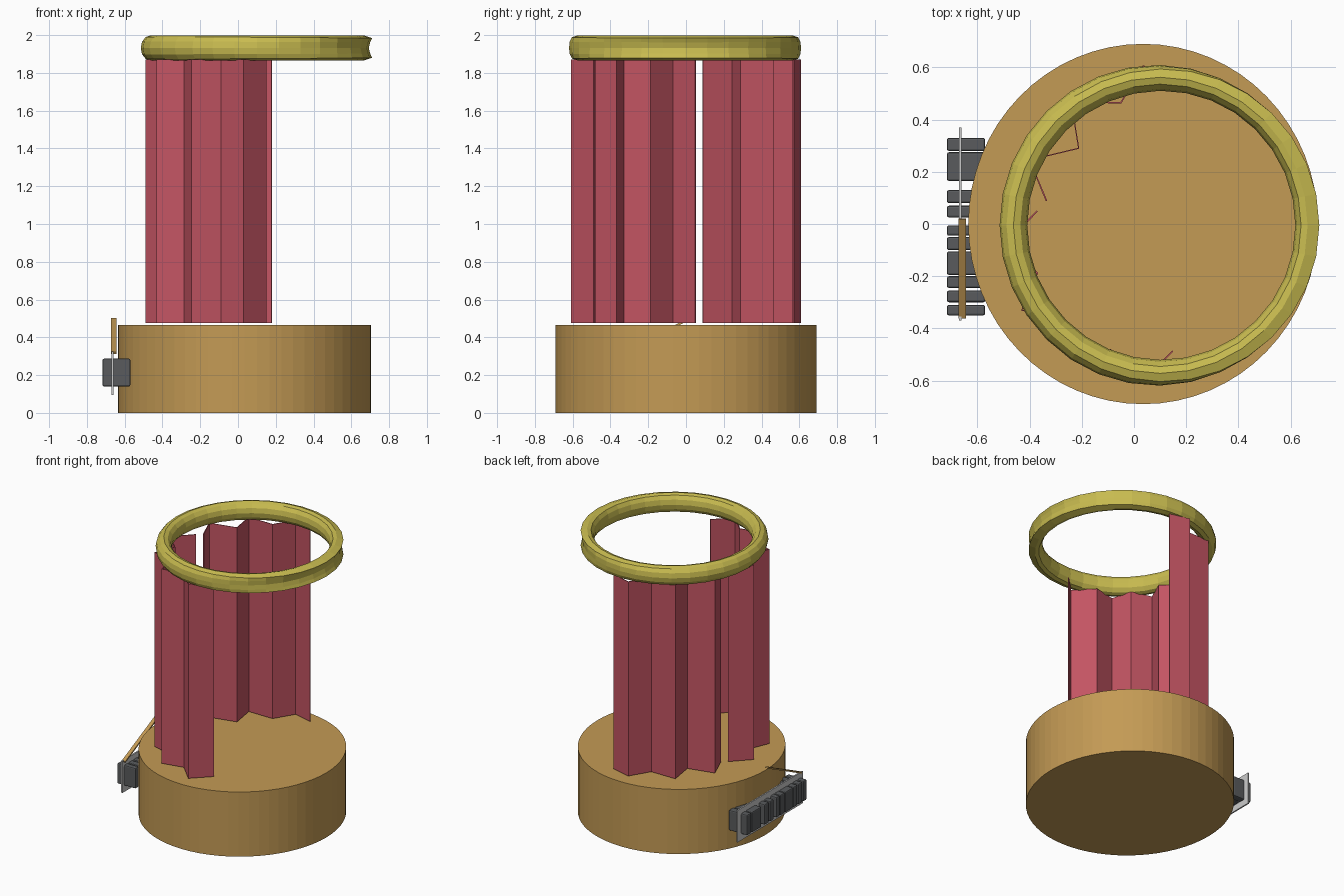
import bpy, bmesh, math
from mathutils import Vector, Matrix

if "Cube" in bpy.data.objects:
    bpy.data.objects.remove(bpy.data.objects["Cube"])


def material(name, rgb):
    m = bpy.data.materials.new(name)
    m.diffuse_color = (*rgb, 1)
    m.use_nodes = True
    m.node_tree.nodes["Principled BSDF"].inputs["Base Color"].default_value = m.diffuse_color
    return m


TAN = material("tan", (0.55, 0.325, 0.09))
YELLOW = material("yellow", (0.58, 0.50, 0.08))
RED = material("red", (0.55, 0.09, 0.125))
DARK = material("dark_grey", (0.10, 0.105, 0.11))


def finish(bm, name, mat=None):
    bmesh.ops.recalc_face_normals(bm, faces=bm.faces)
    me = bpy.data.meshes.new(name)
    bm.to_mesh(me)
    bm.free()
    ob = bpy.data.objects.new(name, me)
    bpy.context.collection.objects.link(ob)
    if mat:
        me.materials.append(mat)
    return ob


def box(name, lo, hi, mat=None, bevel=0):
    lo, hi = Vector(lo), Vector(hi)
    bm = bmesh.new()
    bmesh.ops.create_cube(bm, size=1, matrix=Matrix.Translation((lo + hi) / 2)
                          @ Matrix.Diagonal((*(hi - lo), 1)))
    ob = finish(bm, name, mat)
    if bevel:
        mod = ob.modifiers.new("bevel", 'BEVEL')
        mod.width = bevel
        mod.segments = 2
    return ob


# Round platform
bm = bmesh.new()
bmesh.ops.create_cone(bm, cap_ends=True, segments=64, radius1=1, radius2=1, depth=1,
                      matrix=Matrix.Translation((0.035, 0, 0.2325))
                      @ Matrix.Diagonal((0.67, 0.69, 0.465, 1)))
finish(bm, "platform", TAN)

# Curtain rail: oval tube on the left turning into a grooved section on the right
N, P = 32, 12
half = [(0.592, 0), (0.60, 0.03), (0.61, 0.052), (0.565, 0.067), (0.54, 0.06),
        (0.525, 0.035), (0.518, 0)]
groove = half + [(r, -z) for r, z in half[-2:0:-1]]
bm = bmesh.new()
loops = []
for i in range(N):
    t = 2 * math.pi * i / N
    w = ((1 + math.cos(t)) / 2) ** 2
    loop = []
    for j in range(P):
        a = 2 * math.pi * j / P
        oval = Vector((0.562 + 0.053 * math.cos(a), 0.067 * math.sin(a)))
        r, z = oval.lerp(Vector(groove[j]), w)
        loop.append(bm.verts.new((0.1 + r * math.cos(t), -0.005 + 1.008 * r * math.sin(t),
                                  1.932 + z)))
    loops.append(loop)
for i in range(N):
    A, B = loops[i], loops[(i + 1) % N]
    for j in range(P):
        k = (j + 1) % P
        bm.faces.new((A[j], B[j], B[k], A[k]))
finish(bm, "curtain_rail", YELLOW)


# Two pleated curtains, zigzag in plan
def curtain(name, path):
    bm = bmesh.new()
    lo = [bm.verts.new((x, y, 0.475)) for x, y in path]
    hi = [bm.verts.new((x, y, 1.872)) for x, y in path]
    for i in range(len(path) - 1):
        bm.faces.new((lo[i], lo[i + 1], hi[i + 1], hi[i]))
    ob = finish(bm, name, RED)
    mod = ob.modifiers.new("thickness", 'SOLIDIFY')
    mod.thickness = 0.006
    mod.offset = 0


curtain("back_curtain", [(0.178, 0.568), (0.035, 0.605), (-0.05, 0.465), (-0.24, 0.465),
                         (-0.212, 0.29), (-0.40, 0.245), (-0.335, 0.088)])
curtain("front_curtain", [(-0.37, 0.05), (-0.488, -0.07), (-0.37, -0.188), (-0.43, -0.33),
                          (-0.285, -0.37), (-0.245, -0.515), (-0.09, -0.482),
                          (0.03, -0.605), (0.148, -0.487)])

# Side plate with a row of plain blocks through it
box("side_plate", (-0.67, -0.37, 0.095), (-0.66, 0.37, 0.325))
for i, (y0, y1) in enumerate([(0.28, 0.33), (0.165, 0.275), (0.08, 0.13), (0.025, 0.07),
                              (-0.045, -0.005), (-0.1, -0.05), (-0.195, -0.105),
                              (-0.245, -0.2), (-0.3, -0.255), (-0.35, -0.31)]):
    box(f"plate_block_{i}", (-0.717, y0, 0.14), (-0.57, y1, 0.287), DARK, 0.008)

# Slanted hanging strap
strap = box("strap", (-0.0135, -0.21, -0.005), (0.0135, 0.21, 0.005), TAN)
strap.location = (-0.658, -0.17, 0.407)
strap.rotation_euler.x = math.atan2(0.18, 0.38)
